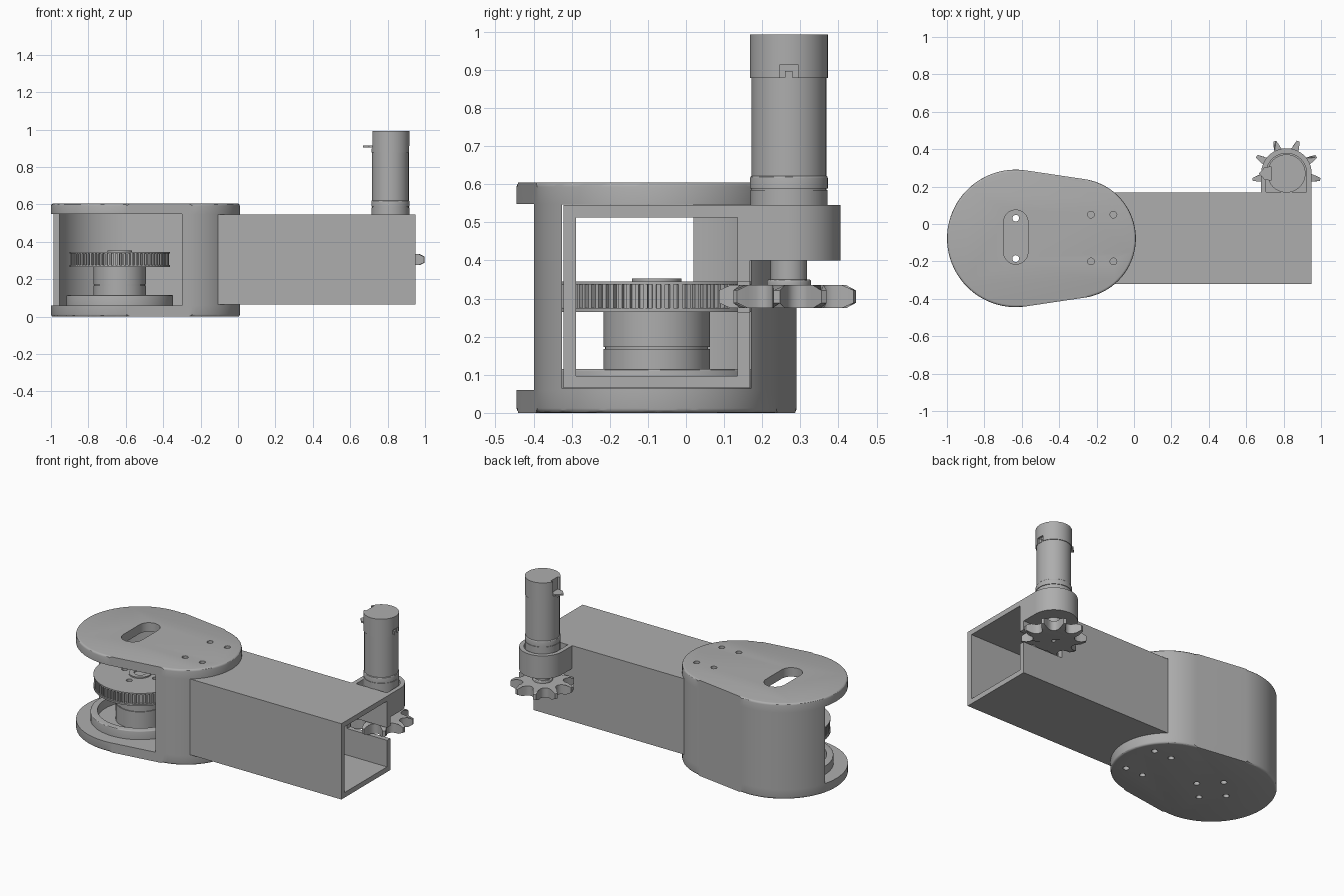
import bpy, bmesh
from math import sin, cos, pi, acos, radians

cube = bpy.data.objects.get("Cube")
if cube:
    bpy.data.objects.remove(cube, do_unlink=True)

grey = bpy.data.materials.new("machined grey")
grey.use_nodes = True
colour = (0.42, 0.42, 0.42, 1)
grey.diffuse_color = colour
grey.node_tree.nodes["Principled BSDF"].inputs["Base Color"].default_value = colour

WX, WY = -0.632, -0.077      # wheel axis
MX, MY = 0.815, 0.27         # motor axis


def arc(cx, cy, r, a0, a1, n=48):
    return [(cx + r * cos(a0 + (a1 - a0) * i / n), cy + r * sin(a0 + (a1 - a0) * i / n))
            for i in range(n + 1)]


def circle(cx, cy, r, n=64):
    return arc(cx, cy, r, 0, 2 * pi, n)[:-1]


def rect(x0, x1, y0, y1):
    return [(x0, y0), (x1, y0), (x1, y1), (x0, y1)]


def egg(inset=0.0):
    """Two unequal circles joined by tangents."""
    big, small, x2 = 0.3675 - inset, 0.32 - inset, -0.31
    a = acos((big - small) / (x2 - WX))
    return arc(WX, WY, big, a, 2 * pi - a, 72) + arc(x2, WY, small, -a, a)


def arch(inset, y0):
    r = 0.135 - inset
    return [(MX - r, y0), (MX + r, y0)] + arc(MX, MY, r, 0, pi)


def prism(name, outline, z0, z1, round_z=None, width=0.012):
    """Extruded outline; the rim at height round_z gets a small fillet."""
    bm = bmesh.new()
    face = bm.faces.new([bm.verts.new((x, y, z0)) for x, y in outline])
    top = bmesh.ops.extrude_face_region(bm, geom=[face])["geom"]
    for v in top:
        if isinstance(v, bmesh.types.BMVert):
            v.co.z = z1
    if round_z is not None:
        rim = [e for e in bm.edges if all(abs(v.co.z - round_z) < 1e-5 for v in e.verts)]
        bmesh.ops.bevel(bm, geom=rim, offset=width, segments=3, profile=0.5, affect='EDGES')
    bmesh.ops.recalc_face_normals(bm, faces=bm.faces)
    mesh = bpy.data.meshes.new(name)
    bm.to_mesh(mesh)
    bm.free()
    ob = bpy.data.objects.new(name, mesh)
    mesh.materials.append(grey)
    bpy.context.collection.objects.link(ob)
    return ob


def box(name, x0, x1, y0, y1, z0, z1):
    return prism(name, rect(x0, x1, y0, y1), z0, z1)


def cylinder(name, cx, cy, r, z0, z1, round_z=None):
    return prism(name, circle(cx, cy, r), z0, z1, round_z, 0.006)


def combine(ob, others, op='DIFFERENCE'):
    """Boolean every helper into ob and delete the helpers."""
    bpy.context.view_layer.objects.active = ob
    for other in others:
        mod = ob.modifiers.new("cut", 'BOOLEAN')
        mod.operation, mod.solver, mod.object = op, 'EXACT', other
        bpy.ops.object.modifier_apply(modifier=mod.name)
        bpy.data.objects.remove(other, do_unlink=True)
    return ob


def drill(ob, centres, r=0.018):
    return combine(ob, [prism("drill", circle(x, y, r, 20), -0.1, 0.7) for x, y in centres])


column_holes = [(x, y) for x in (-0.23, -0.11) for y in (-0.2, 0.05)]
wheel_holes = [(WX, WY + 0.108), (WX, WY - 0.108), (WX + 0.108, WY), (WX - 0.108, WY)]

# Housing: end plates and the curved back wall with its column
lower = prism("lower_plate", egg(), 0, 0.06, 0)
drill(lower, column_holes + wheel_holes)
upper = prism("upper_plate", egg(), 0.548, 0.605, 0.605)
slot = arc(WX, 0.01, 0.065, 0, pi, 20) + arc(WX, -0.15, 0.065, pi, 2 * pi, 20)
combine(upper, [prism("slot_cutter", slot, 0.5, 0.7)])
drill(upper, column_holes)

wall = prism("housing_wall", egg(), 0.06, 0.548)
cavity = combine(prism("cavity_cutter", egg(0.03), 0, 0.7),
                 [box("keep_column", -0.3, 0.2, -0.6, 0.6, -0.1, 0.8)])
combine(wall, [cavity,
               box("front_opening", -1.2, -0.3, -0.6, 0.02, 0, 0.7),
               box("tube_pocket", -0.4, 0.2, -0.325, 0.17, 0.064, 0.546)])

# Square arm tube with a slit where the sprocket enters
tube = box("arm_tube", -0.3, 0.95, -0.322, 0.168, 0.065, 0.545)
combine(tube, [box("bore", -0.4, 1.1, -0.289, 0.135, 0.097, 0.513),
               box("slit", 0.67, 1.1, 0.1, 0.3, 0.265, 0.345)])
drill(tube, column_holes)

# Bearing ring, hub and toothed pulley on the wheel axis
ring = cylinder("bearing_ring", WX, WY, 0.285, 0.06, 0.115, 0.115)
combine(ring, [cylinder("ring_bore", WX, WY, 0.245, 0, 0.2)])
for name, r, z0, z1 in (("hub_base", 0.14, 0.06, 0.168),
                        ("hub_groove", 0.135, 0.168, 0.173),
                        ("hub_top", 0.14, 0.173, 0.268)):
    drill(cylinder(name, WX, WY, r, z0, z1), wheel_holes)

teeth = 72
tooth_outline = []
for i in range(teeth):
    for step, r in ((0, 0.25), (0.45, 0.25), (0.5, 0.264), (0.95, 0.264)):
        a = 2 * pi * (i + step) / teeth
        tooth_outline.append((WX + r * cos(a), WY + r * sin(a)))
drill(prism("pulley_teeth", tooth_outline, 0.275, 0.337), wheel_holes)
for name, z0, z1 in (("pulley_lower_flange", 0.265, 0.275), ("pulley_upper_flange", 0.337, 0.345)):
    drill(cylinder(name, WX, WY, 0.268, z0, z1), wheel_holes)
collar = cylinder("shaft_collar", WX, WY, 0.065, 0.345, 0.353)
combine(collar, [cylinder("collar_bore", WX, WY, 0.035, 0.3, 0.4)])

# Motor bracket on the tube's back side
bracket = prism("motor_bracket", arch(0, 0.165), 0.4, 0.545)
combine(bracket, [prism("bracket_pocket", arch(0.027, 0.172), 0.425, 0.6)])

# Motor
cylinder("motor_collar_lower", MX, MY, 0.101, 0.425, 0.585)
cylinder("motor_collar_upper", MX, MY, 0.102, 0.588, 0.622, 0.622)
cylinder("motor_can", MX, MY, 0.098, 0.585, 0.88)
cap = cylinder("motor_cap", MX, MY, 0.102, 0.878, 0.992)
combine(cap, [box("terminal_notch", 0.7, 0.735, 0.235, 0.305, 0.9, 1.1),
              box("side_notch", 0.903, 1, 0.245, 0.295, 0.86, 0.913)])
prism("motor_terminal", [(0.74, 0.235), (0.74, 0.305), (0.7, 0.305),
                         (0.668, 0.27), (0.7, 0.235)], 0.905, 0.914)
box("side_clip", 0.9, 0.915, 0.26, 0.28, 0.875, 0.897)

# Chain sprocket: nine pointed teeth, tapering in thickness to the tips
sprocket_outline = []
for i in range(9):
    base = radians(30 + 40 * i)
    for off, r in ((-20, 0.118), (-14, 0.121), (-9, 0.132), (-6, 0.155), (-2.5, 0.184),
                   (2.5, 0.184), (6, 0.155), (9, 0.132), (14, 0.121)):
        a = base + radians(off)
        sprocket_outline.append((MX + r * cos(a), MY + r * sin(a)))
sprocket = prism("sprocket", sprocket_outline, 0.275, 0.335)
for v in sprocket.data.vertices:
    if (v.co.x - MX) ** 2 + (v.co.y - MY) ** 2 > 0.17 ** 2:
        v.co.z = 0.305 + (v.co.z - 0.305) * 0.55
drill(sprocket, [(MX, MY)], 0.012)
cylinder("sprocket_hub", MX, MY, 0.048, 0.335, 0.426)
cylinder("sprocket_hub_foot", MX, MY, 0.058, 0.335, 0.35, 0.35)

# Smooth curved sides, keep edges sharp
bpy.ops.object.select_all(action='DESELECT')
for ob in bpy.context.scene.objects:
    if ob.type == 'MESH':
        ob.select_set(True)
        bpy.context.view_layer.objects.active = ob
bpy.ops.object.shade_smooth_by_angle(angle=radians(30))
